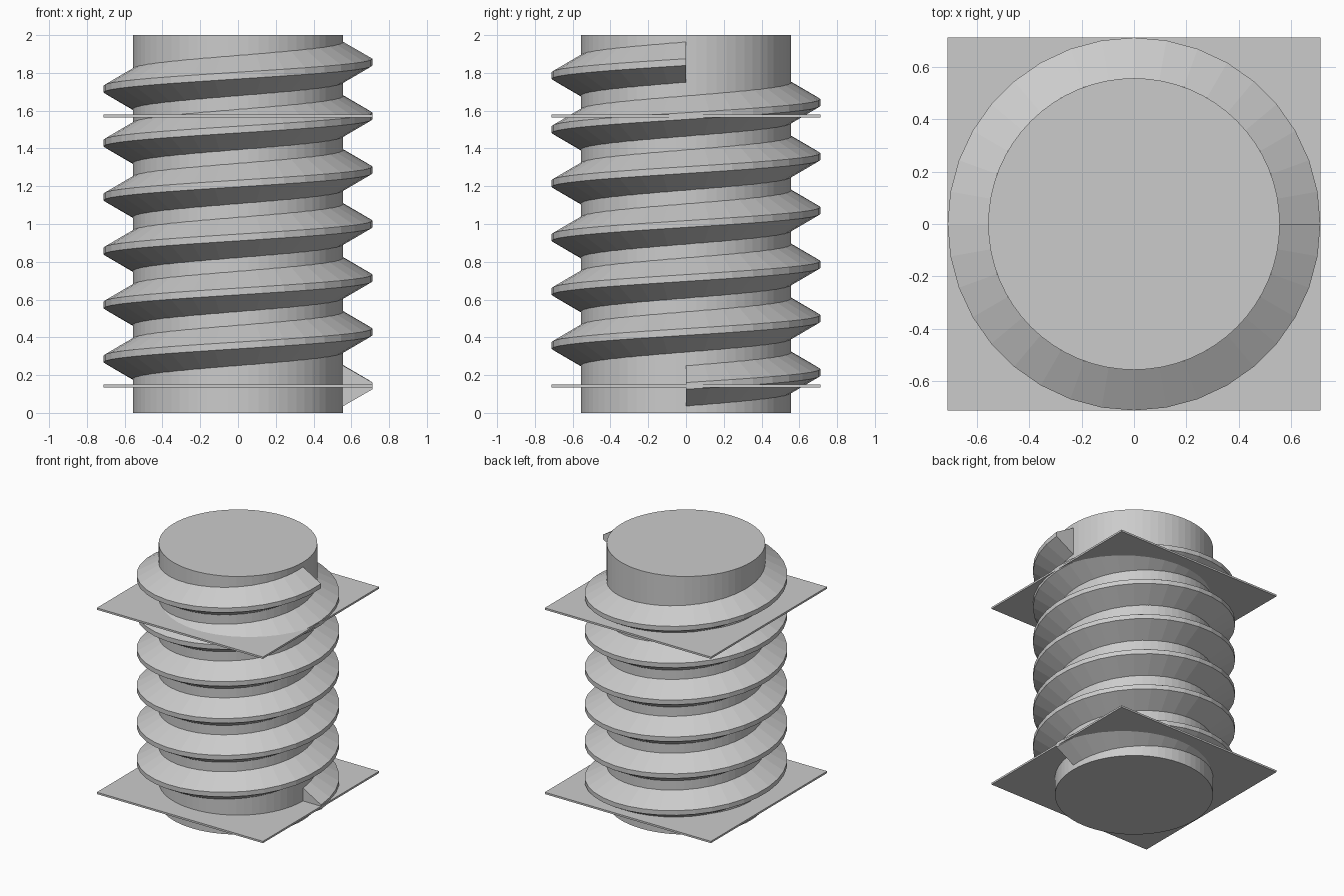
import bpy, bmesh, math

if "Cube" in bpy.data.objects:
    bpy.data.objects.remove(bpy.data.objects["Cube"])

PITCH = 2 / 7
TURNS = 6
SEGMENTS = 36          # thread steps per turn
OUTER = 0.712
CORE = 0.557

steel = bpy.data.materials.new("light_grey")
steel.diffuse_color = (0.6, 0.6, 0.6, 1)
steel.use_nodes = True
steel.node_tree.nodes["Principled BSDF"].inputs["Base Color"].default_value = steel.diffuse_color


def finish(name, bm):
    bmesh.ops.recalc_face_normals(bm, faces=bm.faces)
    mesh = bpy.data.meshes.new(name)
    bm.to_mesh(mesh)
    bm.free()
    mesh.materials.append(steel)
    obj = bpy.data.objects.new(name, mesh)
    bpy.context.collection.objects.link(obj)
    return obj


# Core cylinder
bm = bmesh.new()
bmesh.ops.create_cone(bm, cap_ends=True, segments=64, radius1=CORE, radius2=CORE, depth=2)
bmesh.ops.translate(bm, vec=(0, 0, 1), verts=bm.verts)
finish("core", bm)

# Helical thread: trapezoid section swept counter-clockwise upwards
section = [(CORE, -0.375 * PITCH), (OUTER, -PITCH / 16),
           (OUTER, PITCH / 16), (CORE, 0.375 * PITCH)]
bm = bmesh.new()
rings = []
for i in range(TURNS * SEGMENTS + 1):
    turn = i / SEGMENTS
    a = turn * math.tau
    rings.append([bm.verts.new((r * math.cos(a), r * math.sin(a),
                                PITCH * (0.5 + turn) + dz)) for r, dz in section])
for low, high in zip(rings, rings[1:]):
    for k in range(4):
        n = (k + 1) % 4
        bm.faces.new((low[k], low[n], high[n], high[k]))
bm.faces.new(rings[0])
bm.faces.new(rings[-1])
finish("thread", bm)

# Thin square plates crossing the thread
for name, z in (("lower_plate", 0.5 * PITCH), ("upper_plate", 5.5 * PITCH)):
    bm = bmesh.new()
    bmesh.ops.create_cube(bm, size=1)
    bmesh.ops.scale(bm, vec=(2 * OUTER, 2 * OUTER, PITCH / 20), verts=bm.verts)
    bmesh.ops.translate(bm, vec=(0, 0, z), verts=bm.verts)
    finish(name, bm)
